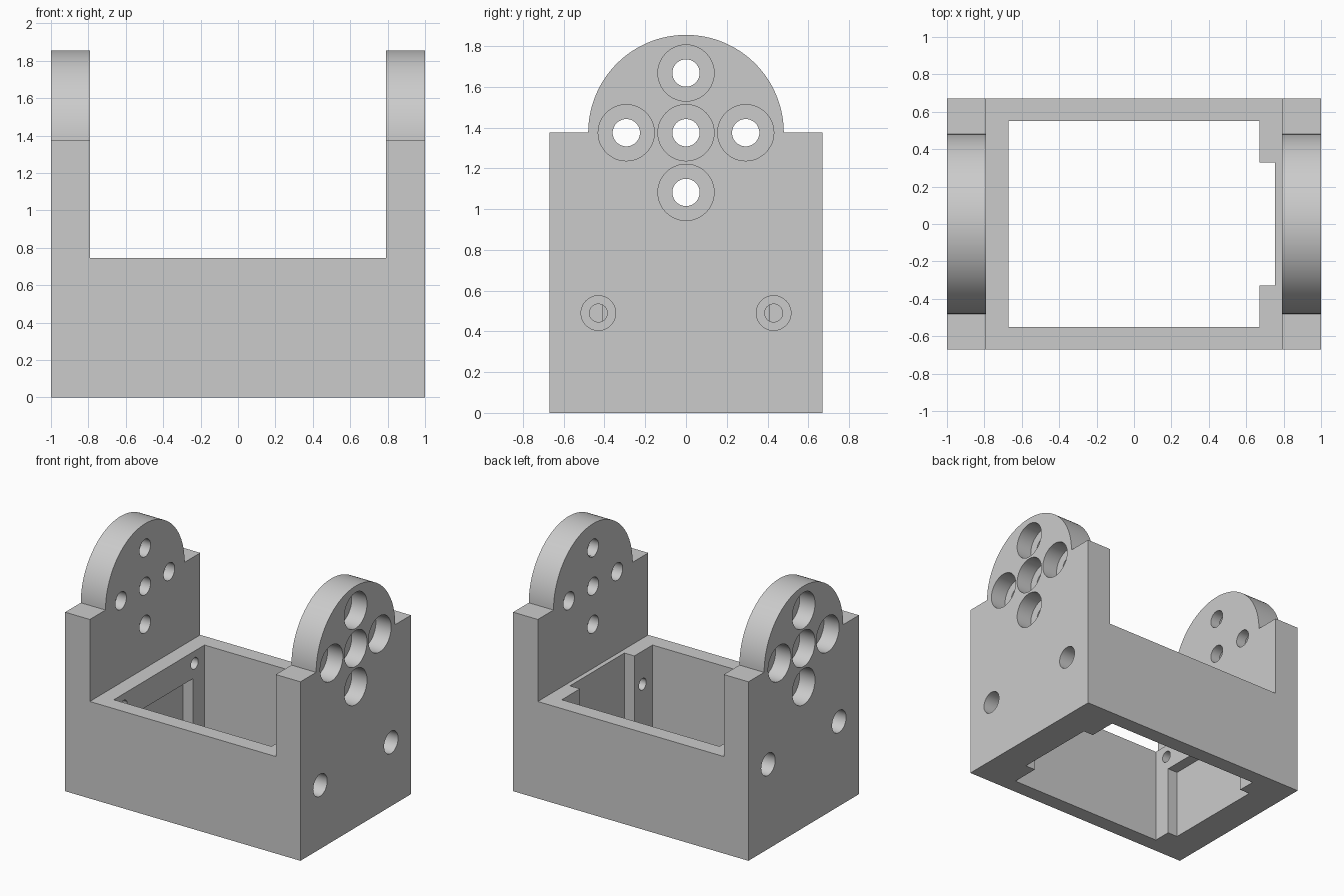
import bpy
import bmesh
import math
from mathutils import Matrix

cube = bpy.data.objects.get("Cube")
if cube:
    bpy.data.objects.remove(cube, do_unlink=True)

WALL_Y, SHOULDER_Z, DOME_R = 0.67, 1.375, 0.48
RIM_Z, TOWER_X = 0.745, 0.79

grey = bpy.data.materials.new("light_grey")
grey.use_nodes = True
colour = (0.6, 0.6, 0.6, 1)
grey.diffuse_color = colour
grey.node_tree.nodes["Principled BSDF"].inputs["Base Color"].default_value = colour


def make_object(name, bm):
    bmesh.ops.recalc_face_normals(bm, faces=bm.faces)
    mesh = bpy.data.meshes.new(name)
    bm.to_mesh(mesh)
    bm.free()
    mesh.materials.append(grey)
    obj = bpy.data.objects.new(name, mesh)
    bpy.context.scene.collection.objects.link(obj)
    return obj


def box(name, low, high):
    bm = bmesh.new()
    bmesh.ops.create_cube(bm, size=1)
    for v in bm.verts:
        v.co = [a if c < 0 else b for c, a, b in zip(v.co, low, high)]
    return make_object(name, bm)


def rod(name, x1, x2, y, z, radius):
    bm = bmesh.new()
    place = Matrix.Translation(((x1 + x2) / 2, y, z)) @ Matrix.Rotation(math.pi / 2, 4, 'Y')
    bmesh.ops.create_cone(bm, cap_ends=True, segments=48, radius1=radius, radius2=radius,
                          depth=abs(x2 - x1), matrix=place)
    return make_object(name, bm)


# Body: domed side outline swept across the full width
steps = 64
outline = [(-WALL_Y, 0), (WALL_Y, 0), (WALL_Y, SHOULDER_Z)]
for i in range(steps + 1):
    a = math.pi * i / steps
    outline.append((DOME_R * math.cos(a), SHOULDER_Z + DOME_R * math.sin(a)))
outline.append((-WALL_Y, SHOULDER_Z))
bm = bmesh.new()
face = bm.faces.new([bm.verts.new((-1, y, z)) for y, z in outline])
swept = bmesh.ops.extrude_face_region(bm, geom=[face])
bmesh.ops.translate(bm, vec=(2, 0, 0),
                    verts=[v for v in swept["geom"] if isinstance(v, bmesh.types.BMVert)])
body = make_object("bracket_body", bm)

# Gap between towers, open cavity and the two inner wall recesses
cutters = [
    box("tower_gap_cutter", (-TOWER_X, -1, RIM_Z), (TOWER_X, 1, 3)),
    box("cavity_cutter", (-0.67, -0.55, -1), (0.67, 0.55, 1)),
    box("tall_recess_cutter", (0.5, -0.33, -1), (0.755, 0.33, 1)),
    box("low_recess_cutter", (-0.755, -0.41, -1), (-0.5, 0.41, 0.54)),
]

# Counterbored holes through both side walls
for side, screw_z in ((1, 0.49), (-1, 0.65)):
    for dy, dz in ((0, 0), (1, 0), (-1, 0), (0, 1), (0, -1)):
        y, z = dy * 0.293, SHOULDER_Z + dz * 0.293
        cutters.append(rod("horn_hole_cutter", side * 0.7, side * 1.1, y, z, 0.067))
        cutters.append(rod("horn_bore_cutter", side * 0.87, side * 1.1, y, z, 0.138))
    for y in (-0.43, 0.43):
        cutters.append(rod("screw_hole_cutter", side * 0.6, side * 1.1, y, screw_z, 0.044))
        cutters.append(rod("screw_bore_cutter", side * 0.8, side * 1.1, y, screw_z, 0.085))

for cutter in cutters:
    mod = body.modifiers.new(cutter.name, 'BOOLEAN')
    mod.operation = 'DIFFERENCE'
    mod.solver = 'EXACT'
    mod.object = cutter

# Bake the cuts, then drop the cutters
bpy.context.view_layer.update()
graph = bpy.context.evaluated_depsgraph_get()
cut_mesh = bpy.data.meshes.new_from_object(body.evaluated_get(graph))
body.modifiers.clear()
body.data = cut_mesh
for cutter in cutters:
    bpy.data.objects.remove(cutter, do_unlink=True)

# Smooth curved walls, sharp edges elsewhere
bpy.ops.object.select_all(action='DESELECT')
body.select_set(True)
bpy.context.view_layer.objects.active = body
bpy.ops.object.shade_smooth_by_angle(angle=math.radians(30))
